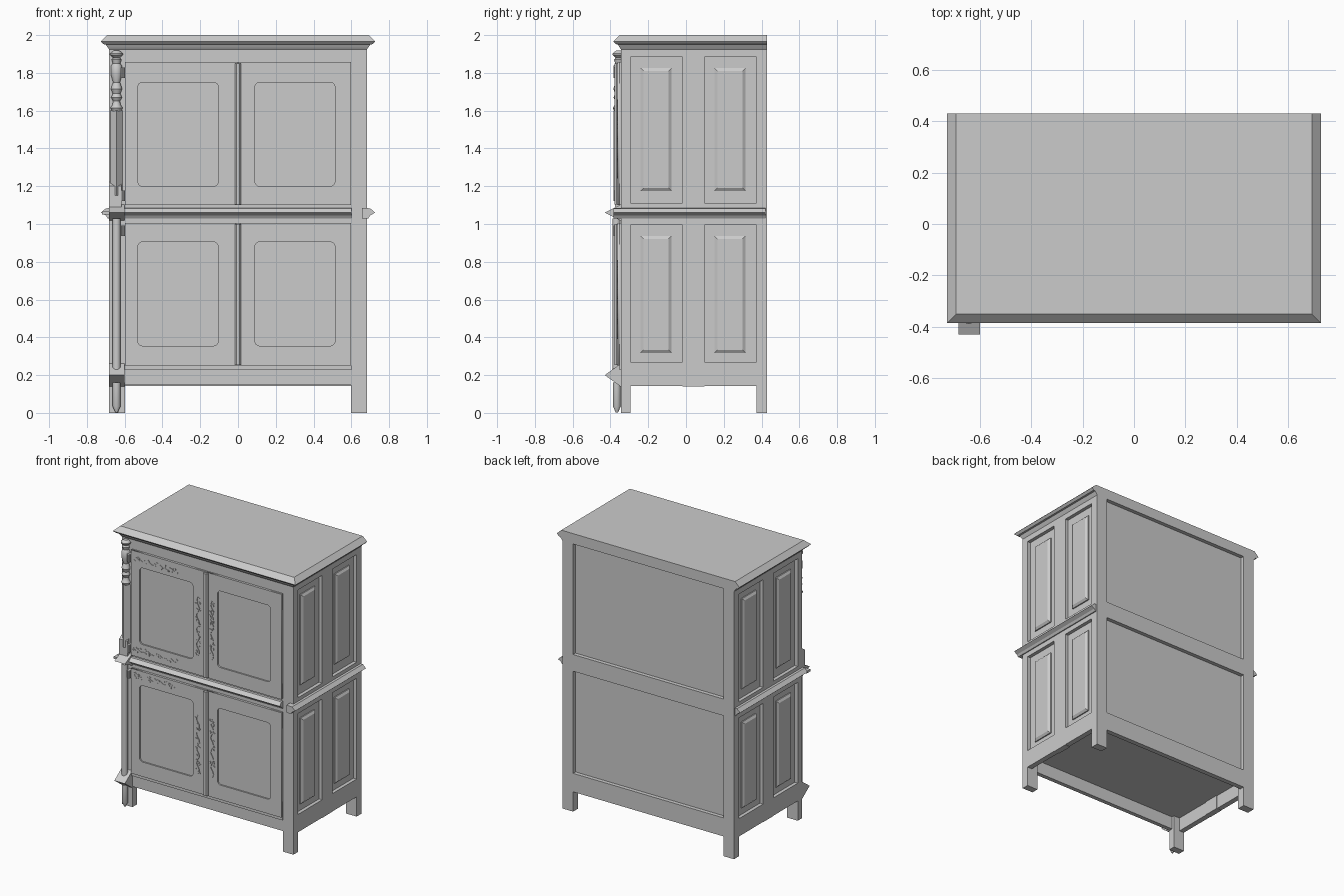
import bpy, bmesh, math, random

if "Cube" in bpy.data.objects:
    bpy.data.objects.remove(bpy.data.objects["Cube"])
random.seed(4)

mat = bpy.data.materials.new("plain grey wood")
mat.diffuse_color = (0.6, 0.6, 0.6, 1)
mat.use_nodes = True
mat.node_tree.nodes["Principled BSDF"].inputs["Base Color"].default_value = mat.diffuse_color


def finish(name, bm, smooth=False):
    bmesh.ops.recalc_face_normals(bm, faces=bm.faces[:])
    me = bpy.data.meshes.new(name)
    bm.to_mesh(me)
    bm.free()
    me.materials.append(mat)
    ob = bpy.data.objects.new(name, me)
    bpy.context.collection.objects.link(ob)
    if smooth:
        bpy.ops.object.select_all(action='DESELECT')
        ob.select_set(True)
        bpy.context.view_layer.objects.active = ob
        bpy.ops.object.shade_smooth_by_angle(angle=math.radians(35))
    return ob


def loft(name, rings, smooth=False, bm=None):
    """Skin a stack of rings with equal point counts, capped at both ends."""
    own = bm is None
    bm = bm or bmesh.new()
    vs = [[bm.verts.new(p) for p in r] for r in rings]
    n = len(vs[0])
    for a, b in zip(vs, vs[1:]):
        for i in range(n):
            bm.faces.new((a[i], a[(i + 1) % n], b[(i + 1) % n], b[i]))
    bm.faces.new(vs[0])
    bm.faces.new(vs[-1])
    if own:
        return finish(name, bm, smooth)


def rect_x(x, y0, y1, z0, z1):
    return [(x, y0, z0), (x, y1, z0), (x, y1, z1), (x, y0, z1)]


def box(name, x0, x1, y0, y1, z0, z1):
    return loft(name, [rect_x(x0, y0, y1, z0, z1), rect_x(x1, y0, y1, z0, z1)])


def prism_x(name, profile, x0, x1):
    return loft(name, [[(x, y, z) for y, z in profile] for x in (x0, x1)])


def lathe(name, prof, cx, cy, n=16, smooth=True):
    rings = [[(cx + r * math.cos(2 * math.pi * i / n), cy + r * math.sin(2 * math.pi * i / n), z)
              for i in range(n)] for r, z in prof]
    return loft(name, rings, smooth)


FRONT, BACK, HX = -0.345, 0.43, 0.683

# Core body behind all frames
box("carcass", -0.658, 0.658, -0.335, 0.402, 0.24, 1.96)

# Legs, side frames and raised side panels, mirrored left and right
for s, side in ((-1, "left"), (1, "right")):
    a, b = s * 0.598, s * HX
    box(side + "_front_leg", a, b, FRONT, -0.295, 0, 1.94)
    box(side + "_back_leg", a, b, 0.373, BACK, 0, 1.94)
    box(side + "_middle_stile", s * 0.64, b, -0.018, 0.098, 0.14, 1.94)
    for z0, z1 in ((0.142, 0.27), (0.995, 1.11), (1.885, 1.94)):
        box(side + "_side_rail", s * 0.645, b, -0.30, 0.38, z0, z1)
    for y0, y1 in ((-0.24, -0.077), (0.15, 0.315)):
        for z0, z1 in ((0.318, 0.937), (1.175, 1.825)):
            d = 0.016
            loft(side + "_raised_panel", [
                rect_x(s * 0.65, y0, y1, z0, z1),
                rect_x(s * 0.666, y0, y1, z0, z1),
                rect_x(s * 0.677, y0 + d, y1 - d, z0 + d, z1 - d)])
    # Waist moulding along the side with a short front return
    prof = [(0.656, 1.03), (0.69, 1.03), (0.70, 1.045), (0.725, 1.06), (0.70, 1.083), (0.656, 1.085)]
    y0 = -0.385 if s > 0 else -0.35
    loft(side + "_waist_moulding", [[(s * x, y, z) for x, z in prof] for y in (y0, 0.42)])

# Front and back rails
box("front_apron", -0.6, 0.6, FRONT, -0.315, 0.148, 0.25)
box("apron_moulding", -0.6, 0.6, -0.353, FRONT, 0.228, 0.25)
box("front_waist_rail", -0.6, 0.6, FRONT, -0.3, 1.0, 1.105)
box("front_frieze", -0.6, 0.6, FRONT, -0.3, 1.855, 1.94)
for z0, z1 in ((0.142, 0.275), (1.01, 1.13), (1.935, 1.96)):
    box("back_rail", -0.6, 0.6, 0.395, BACK, z0, z1)
prism_x("front_waist_moulding", [(-0.33, 1.03), (-0.352, 1.03), (-0.362, 1.045), (-0.385, 1.06),
                                 (-0.362, 1.083), (-0.33, 1.085)], -0.6, 0.6)

# Crown cornice, flat at the back
levels = [(0.683, -0.345, 1.925), (0.69, -0.352, 1.935), (0.70, -0.36, 1.95), (0.712, -0.37, 1.952),
          (0.727, -0.385, 1.967), (0.692, -0.35, 2.0)]
loft("crown_cornice", [[(-x, y, z), (x, y, z), (x, BACK, z), (-x, BACK, z)] for x, y, z in levels])


# Doors: framed slab with a shallow rounded recess
def spline(cu, pts):
    sp = cu.splines.new('POLY')
    sp.points.add(len(pts) - 1)
    for p, q in zip(sp.points, pts):
        p.co = (q[0], q[1], 0, 1)
    sp.use_cyclic_u = True


def rounded(x0, x1, z0, z1, r):
    pts = []
    for cx, cz, a0 in ((x1 - r, z1 - r, 0), (x0 + r, z1 - r, 90), (x0 + r, z0 + r, 180), (x1 - r, z0 + r, 270)):
        for k in range(7):
            a = math.radians(a0 + 15 * k)
            pts.append((cx + r * math.cos(a), cz + r * math.sin(a)))
    return pts


def door(name, x0, x1, z0, z1, panel):
    cu = bpy.data.curves.new(name, 'CURVE')
    cu.dimensions = '2D'
    cu.fill_mode = 'BOTH'
    cu.extrude = 0.005
    spline(cu, [(x0, z0), (x1, z0), (x1, z1), (x0, z1)])
    spline(cu, rounded(*panel, 0.025))
    tmp = bpy.data.objects.new(name + "_outline", cu)
    bpy.context.collection.objects.link(tmp)
    bm = bmesh.new()
    bm.from_mesh(tmp.to_mesh())
    bpy.data.objects.remove(tmp)
    bmesh.ops.remove_doubles(bm, verts=bm.verts[:], dist=1e-5)
    for v in bm.verts:
        x, z, y = v.co
        v.co = (x, -0.357 + y, z)
    finish(name, bm)
    box(name + "_panel", x0, x1, -0.352, -0.33, z0, z1)


for tag, z0, z1, p0, p1 in (("lower", 0.25, 1.005, 0.355, 0.905), ("upper", 1.10, 1.857, 1.20, 1.75)):
    door(tag + "_left_door", -0.598, -0.002, z0, z1, (-0.53, -0.105, p0, p1))
    door(tag + "_right_door", 0.002, 0.598, z0, z1, (0.09, 0.513, p0, p1))
    c = 0.012
    prism = [(-0.017, -0.36), (-0.017, -0.368), (-0.009, -0.378), (0.009, -0.378), (0.017, -0.368), (0.017, -0.36)]
    loft(tag + "_centre_strip", [[(x, y, z) for x, y in prism] for z in (z0 + 0.004, z1 - 0.006)])


# Carved vines: wavy stem with small leaves, u runs along the vine and w across
def vine(name, to_xz, length, amp, depth):
    bm = bmesh.new()
    n = 28
    rings = []
    for i in range(n + 1):
        u = length * (i / n - 0.5)
        w = amp * math.sin(i * 0.9)
        ring = []
        for dw, y in ((-0.003, -0.3615), (-0.003, -0.3615 - depth), (0.003, -0.3615 - depth), (0.003, -0.3615)):
            x, z = to_xz(u, w + dw)
            ring.append((x, y, z))
        rings.append(ring)
    loft(name, rings, bm=bm)
    for i in range(26):
        u = length * (random.random() - 0.5)
        w = random.choice((-1, 1)) * amp * random.uniform(0.5, 1.5)
        ang, size = random.uniform(0, 3.1), random.uniform(0.006, 0.011)
        leaf = []
        for k in range(6):
            t = k * math.pi / 3
            a, b = size * math.cos(t), 0.45 * size * math.sin(t)
            leaf.append(to_xz(u + a * math.cos(ang) - b * math.sin(ang), w + a * math.sin(ang) + b * math.cos(ang)))
        loft(name, [[(x, y, z) for x, z in leaf] for y in (-0.36, -0.3615 - depth)], bm=bm)
    finish(name, bm)


for zc in (0.60, 1.45):
    for xc in (-0.066, 0.047):
        vine("carved_vine", lambda u, w: (xc + w, zc + u), 0.42, 0.011, 0.005)
for zc in (0.965, 1.15, 1.80):
    vine("strap_hinge_carving", lambda u, w: (-0.40 + u, zc + w), 0.36, 0.010, 0.003)
    box("hinge_plate", -0.62, -0.598, -0.375, -0.34, zc - 0.028, zc + 0.028)
    lathe("hinge_barrel", [(0.008, zc - 0.028), (0.008, zc + 0.028)], -0.607, -0.376, 10)

# Left corner post: pointed blocks, lower column, upper turned ornament
PX = -0.643
prism_x("lower_post_block", [(-0.34, 0.265), (-0.43, 0.20), (-0.34, 0.135)], -HX, -0.6)
prism_x("waist_post_block", [(-0.34, 1.105), (-0.43, 1.06), (-0.34, 1.015)], -HX, -0.6)
box("left_moulding_return", -0.72, -HX, -0.385, -0.345, 1.05, 1.066)
lathe("lower_column", [(0.021, 0.23), (0.021, 1.03)], PX, -0.368)
lathe("foot_column", [(0.006, 0.002), (0.021, 0.035), (0.021, 0.16)], PX, -0.366)
prism_x("post_plinth", [(-0.34, 1.09), (-0.375, 1.09), (-0.375, 1.20), (-0.34, 1.225)], -HX, -0.618)
lathe("diamond_shaft", [(0.032, 1.15), (0.032, 1.60)], PX, -0.352, 4, False)
lathe("turned_ornament", [
    (0.002, 1.555), (0.033, 1.615), (0.022, 1.63), (0.018, 1.65), (0.029, 1.67), (0.02, 1.69),
    (0.03, 1.715), (0.022, 1.74), (0.018, 1.75), (0.03, 1.79), (0.03, 1.835), (0.02, 1.85),
    (0.026, 1.87), (0.018, 1.88), (0.034, 1.895), (0.034, 1.903), (0.015, 1.918)], PX, -0.355, 12)
